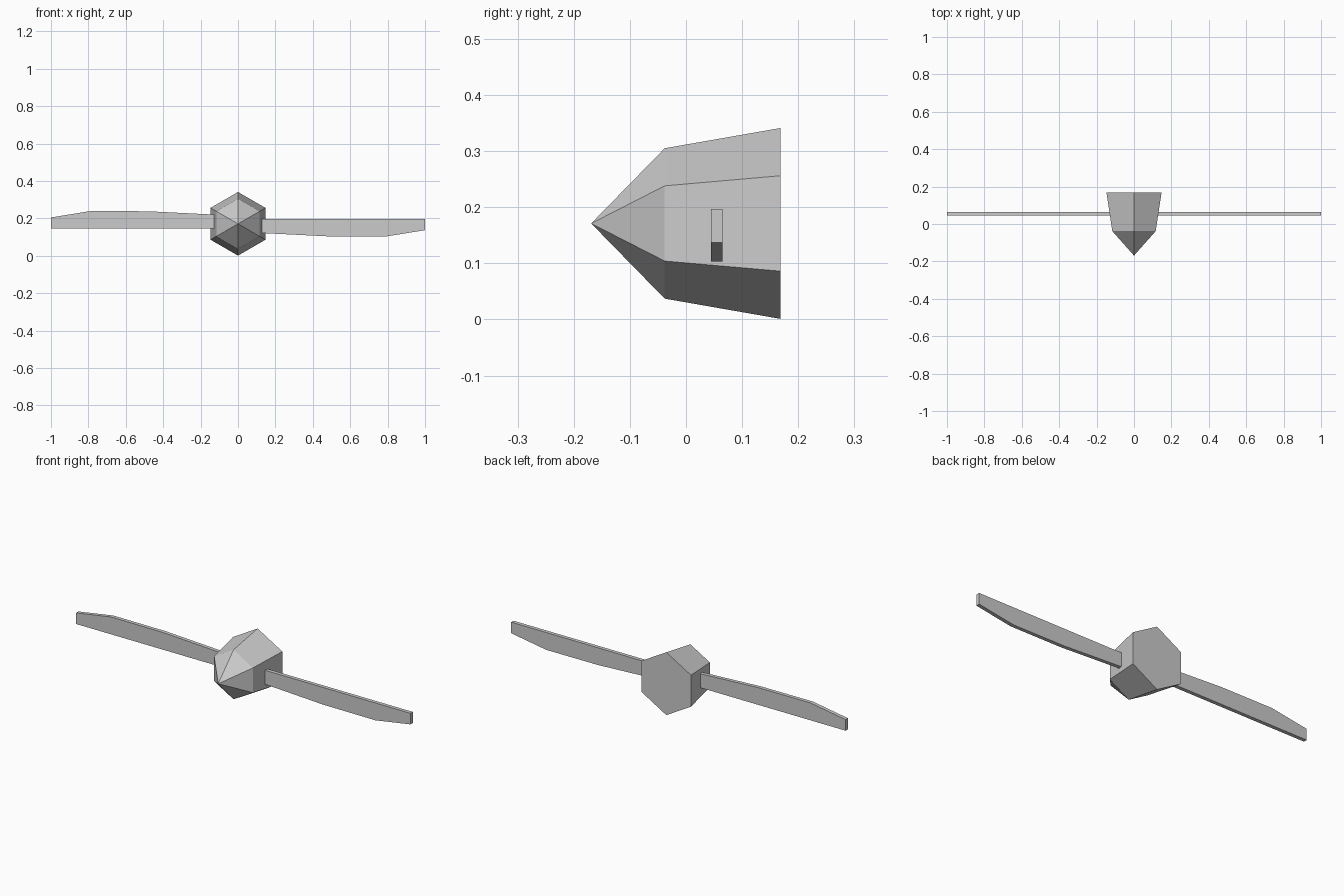
import bpy, bmesh
from math import sin, cos, tau
from mathutils import Matrix, Vector

cube = bpy.data.objects.get("Cube")
if cube:
    bpy.data.objects.remove(cube, do_unlink=True)

AXIS_Z = 0.171

grey = bpy.data.materials.new("light grey")
grey.use_nodes = True
color = (0.6, 0.6, 0.6, 1)
grey.diffuse_color = color
grey.node_tree.nodes["Principled BSDF"].inputs["Base Color"].default_value = color


def finish(bm, name):
    bmesh.ops.recalc_face_normals(bm, faces=bm.faces)
    mesh = bpy.data.meshes.new(name)
    bm.to_mesh(mesh)
    bm.free()
    mesh.materials.append(grey)
    obj = bpy.data.objects.new(name, mesh)
    obj.location.z = AXIS_Z
    bpy.context.collection.objects.link(obj)


# Hexagonal spinner: pointed nose, wide shoulder, flat back
def ring(bm, y, r):
    return [bm.verts.new((r * sin(i * tau / 6), y, r * cos(i * tau / 6))) for i in range(6)]


bm = bmesh.new()
nose = bm.verts.new((0, -0.169, 0))
shoulder = ring(bm, -0.038, 0.134)
back = ring(bm, 0.168, 0.17)
for i in range(6):
    j = (i + 1) % 6
    bm.faces.new((nose, shoulder[i], shoulder[j]))
    bm.faces.new((shoulder[i], back[i], back[j], shoulder[j]))
bm.faces.new(back)
finish(bm, "spinner")

# Flat blades: one outline, turned half a revolution for the other side
outline = [(0.1, 0.026), (1, 0.026), (1, -0.034), (0.79, -0.068),
           (0.48, -0.067), (0.1, -0.048)]
for name, angle in (("left_blade", 0), ("right_blade", tau / 2)):
    bm = bmesh.new()
    face = bm.faces.new([bm.verts.new((x, 0.045, z)) for x, z in outline])
    new = bmesh.ops.extrude_face_region(bm, geom=[face])["geom"]
    bmesh.ops.translate(bm, vec=Vector((0, 0.02, 0)),
                        verts=[v for v in new if isinstance(v, bmesh.types.BMVert)])
    bm.transform(Matrix.Rotation(angle, 4, 'Y'))
    finish(bm, name)
